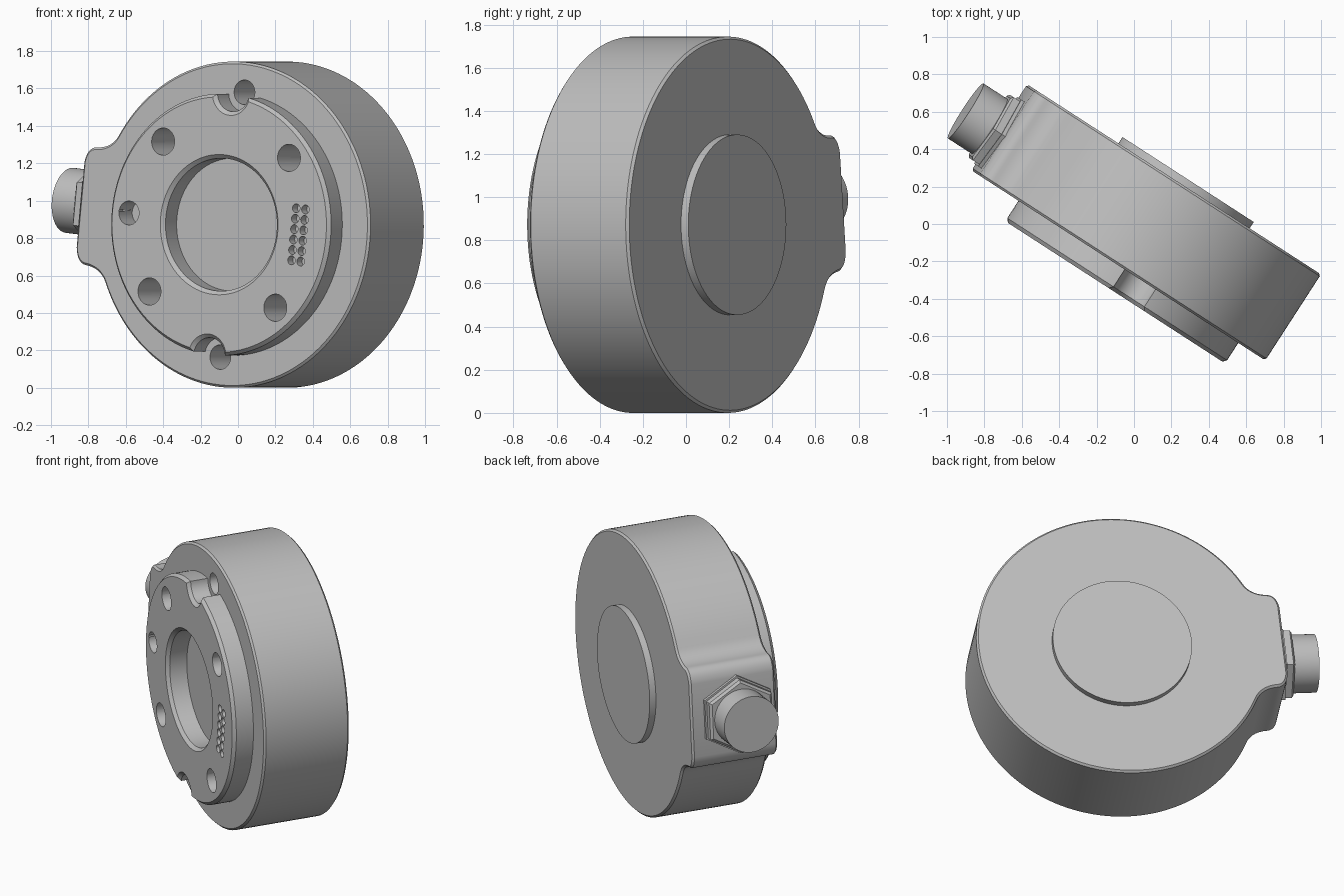
import bpy, bmesh, math
from mathutils import Matrix, Vector

cube = bpy.data.objects.get("Cube")
if cube:
    bpy.data.objects.remove(cube, do_unlink=True)

grey = bpy.data.materials.new("light_grey_metal")
grey.use_nodes = True
colour = (0.52, 0.52, 0.52, 1)
grey.diffuse_color = colour
grey.node_tree.nodes["Principled BSDF"].inputs["Base Color"].default_value = colour

R, DEPTH, RAISE = 0.872, 0.548, 0.13
# The housing is modelled facing -y, then turned and tilted into place
PLACE = (Matrix.Translation((-0.03, -0.256, R))
         @ Matrix.Rotation(math.radians(-32.9), 4, 'Z')
         @ Matrix.Rotation(math.radians(6.2), 4, 'Y'))


def to_object(name, bm):
    bmesh.ops.recalc_face_normals(bm, faces=bm.faces[:])
    mesh = bpy.data.meshes.new(name)
    bm.to_mesh(mesh)
    bm.free()
    mesh.materials.append(grey)
    ob = bpy.data.objects.new(name, mesh)
    bpy.context.scene.collection.objects.link(ob)
    return ob


def lathe(bm, profile, segs=128, closed=False, phase=0.0, matrix=Matrix()):
    """Revolve (radius, y) points about the y axis; open profiles are capped."""
    rings = []
    for r, y in profile:
        angles = [phase + math.tau * i / segs for i in range(segs)]
        rings.append([bm.verts.new(matrix @ Vector((r * math.cos(a), y, r * math.sin(a))))
                      for a in angles])
    pairs = list(zip(rings, rings[1:]))
    if closed:
        pairs.append((rings[-1], rings[0]))
    else:
        bm.faces.new(rings[0])
        bm.faces.new(rings[-1])
    for a, b in pairs:
        for i in range(segs):
            j = (i + 1) % segs
            bm.faces.new((a[i], a[j], b[j], b[i]))


def turned(name, profile, **options):
    bm = bmesh.new()
    lathe(bm, profile, **options)
    return to_object(name, bm)


def drill(bm, x, z, radius, y0, y1, segs=32):
    lathe(bm, [(radius, y0), (radius, y1)], segs, matrix=Matrix.Translation((x, 0, z)))


def cut(ob, cutter):
    mod = ob.modifiers.new("cut", 'BOOLEAN')
    mod.operation, mod.solver, mod.object = 'DIFFERENCE', 'EXACT', cutter


def bake(ob):
    deps = bpy.context.evaluated_depsgraph_get()
    mesh = bpy.data.meshes.new_from_object(ob.evaluated_get(deps))
    ob.modifiers.clear()
    ob.data = mesh


def bezier(a, b, c, n=8):
    a, b, c = Vector(a), Vector(b), Vector(c)
    return [a.lerp(b, i / n).lerp(b.lerp(c, i / n), i / n) for i in range(n + 1)]


# Housing: round outline with a filleted connector boss on its -x side
join = math.radians(27)
start = Vector((-R * math.cos(join), R * math.sin(join)))
tangent = Vector((-math.sin(join), -math.cos(join)))
upper = bezier(start, start + tangent * 0.075, (-0.895, 0.318))
upper += bezier((-0.91, 0.317), (-0.968, 0.312), (-0.98, 0.23))
lower = [Vector((p.x, -p.y)) for p in reversed(upper)]
sweep = math.tau - 2 * join
arc = [Vector((R * math.cos(a), R * math.sin(a)))
       for a in (math.pi + join + sweep * i / 120 for i in range(1, 120))]
bm = bmesh.new()
cap = bm.faces.new([bm.verts.new((p.x, 0, p.y)) for p in upper + lower + arc])
wall = bmesh.ops.extrude_face_region(bm, geom=[cap], use_keep_orig=True)
bmesh.ops.translate(bm, vec=(0, DEPTH, 0),
                    verts=[v for v in wall["geom"] if isinstance(v, bmesh.types.BMVert)])
housing = to_object("housing", bm)
chamfer = housing.modifiers.new("chamfer", 'BEVEL')
chamfer.width, chamfer.segments = 0.012, 1
chamfer.limit_method, chamfer.angle_limit = 'ANGLE', math.radians(60)

# Raised front flange with a central bore
flange = turned("front_flange", [(0.355, 0), (0.355, -RAISE + 0.02), (0.375, -RAISE),
                                 (0.683, -RAISE), (0.70, -RAISE + 0.02), (0.70, 0)],
                closed=True)

# Bolt holes and dowel hole through the flange into the housing
bm = bmesh.new()
for k in range(4):
    a = math.radians(45 + 90 * k)
    drill(bm, 0.57 * math.cos(a), 0.57 * math.sin(a), 0.073, -0.3, 0.3)
drill(bm, -0.578, 0, 0.064, -0.3, 0.0005)
holes = to_object("bolt_hole_cutter", bm)

# Rim holes in the housing
bm = bmesh.new()
for side in (1, -1):
    drill(bm, 0, side * 0.712, 0.066, -0.3, 0.3)
rim_holes = to_object("rim_hole_cutter", bm)

# Flared notches in the flange and the grid of contact holes
bm = bmesh.new()
for side in (1, -1):
    lathe(bm, [(0.10, 0.1), (0.10, -RAISE + 0.02), (0.12, -RAISE), (0.12, -0.3)],
          48, matrix=Matrix.Translation((0, 0, side * 0.708)))
for x in (0.478, 0.537):
    for row in range(6):
        drill(bm, x, (row - 2.5) * 0.056, 0.024, -0.3, -RAISE + 0.05, 16)
notches = to_object("notch_cutter", bm)

cut(flange, holes)
cut(flange, notches)
cut(housing, holes)
cut(housing, rim_holes)
bpy.context.view_layer.update()
bake(flange)
bake(housing)
for cutter in (holes, rim_holes, notches):
    bpy.data.objects.remove(cutter, do_unlink=True)

# Low round boss on the back
back_boss = turned("back_boss", [(0.418, DEPTH - 0.01), (0.418, DEPTH + 0.04)])

# Side connector: hex nut and round plug pointing along -x
SIDE = Matrix.Translation((0, 0.25, 0)) @ Matrix.Rotation(math.pi / 2, 4, 'Z')
washer = turned("connector_washer", [(0.245, 0.97), (0.245, 1.0)], segs=6,
                phase=math.pi / 2, matrix=SIDE)
nut = turned("connector_nut", [(0.232, 0.97), (0.232, 1.04), (0.215, 1.052)], segs=6,
             phase=math.pi / 2, matrix=SIDE)
plug = turned("connector_plug", [(0.175, 0.97), (0.175, 1.205)], segs=64, matrix=SIDE)

# Turn everything into place and shade
bpy.ops.object.select_all(action='DESELECT')
for ob in (housing, flange, back_boss, washer, nut, plug):
    ob.data.transform(PLACE)
    ob.select_set(True)
    bpy.context.view_layer.objects.active = ob
bpy.ops.object.shade_smooth_by_angle(angle=math.radians(28))
